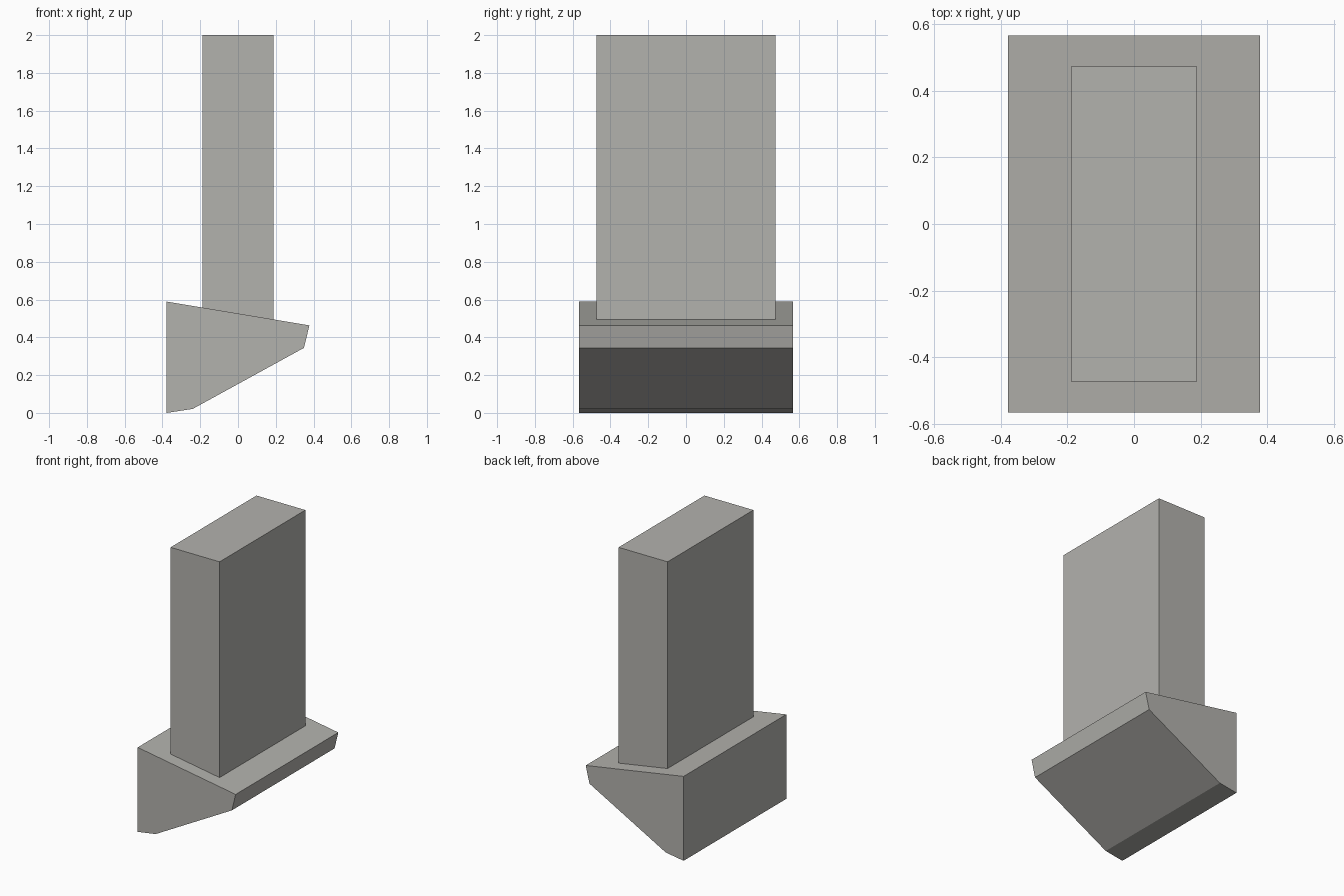
import bpy, bmesh

if "Cube" in bpy.data.objects:
    bpy.data.objects.remove(bpy.data.objects["Cube"])

stone = bpy.data.materials.new("warm_grey_stone")
stone.diffuse_color = (0.45, 0.445, 0.42, 1.0)
stone.use_nodes = True
stone.node_tree.nodes["Principled BSDF"].inputs["Base Color"].default_value = stone.diffuse_color


def extrude_profile(name, profile, half_depth):
    """Extrude an x-z profile along y, centred on y = 0."""
    bm = bmesh.new()
    face = bm.faces.new([bm.verts.new((x, -half_depth, z)) for x, z in profile])
    ext = bmesh.ops.extrude_face_region(bm, geom=[face])
    moved = [v for v in ext["geom"] if isinstance(v, bmesh.types.BMVert)]
    bmesh.ops.translate(bm, verts=moved, vec=(0, 2 * half_depth, 0))
    bmesh.ops.recalc_face_normals(bm, faces=bm.faces)
    mesh = bpy.data.meshes.new(name)
    bm.to_mesh(mesh)
    bm.free()
    mesh.materials.append(stone)
    obj = bpy.data.objects.new(name, mesh)
    bpy.context.collection.objects.link(obj)
    return obj


# Wedge-shaped bracket with a sloping top
extrude_profile("wedge_base", [(-0.378, 0.0), (-0.24, 0.021), (0.349, 0.344),
                               (0.378, 0.463), (-0.378, 0.589)], 0.566)

# Upright block, its foot sunk a little below the slope
extrude_profile("upright_block", [(-0.189, 0.547), (0.189, 0.484),
                                  (0.189, 2.0), (-0.189, 2.0)], 0.473)
